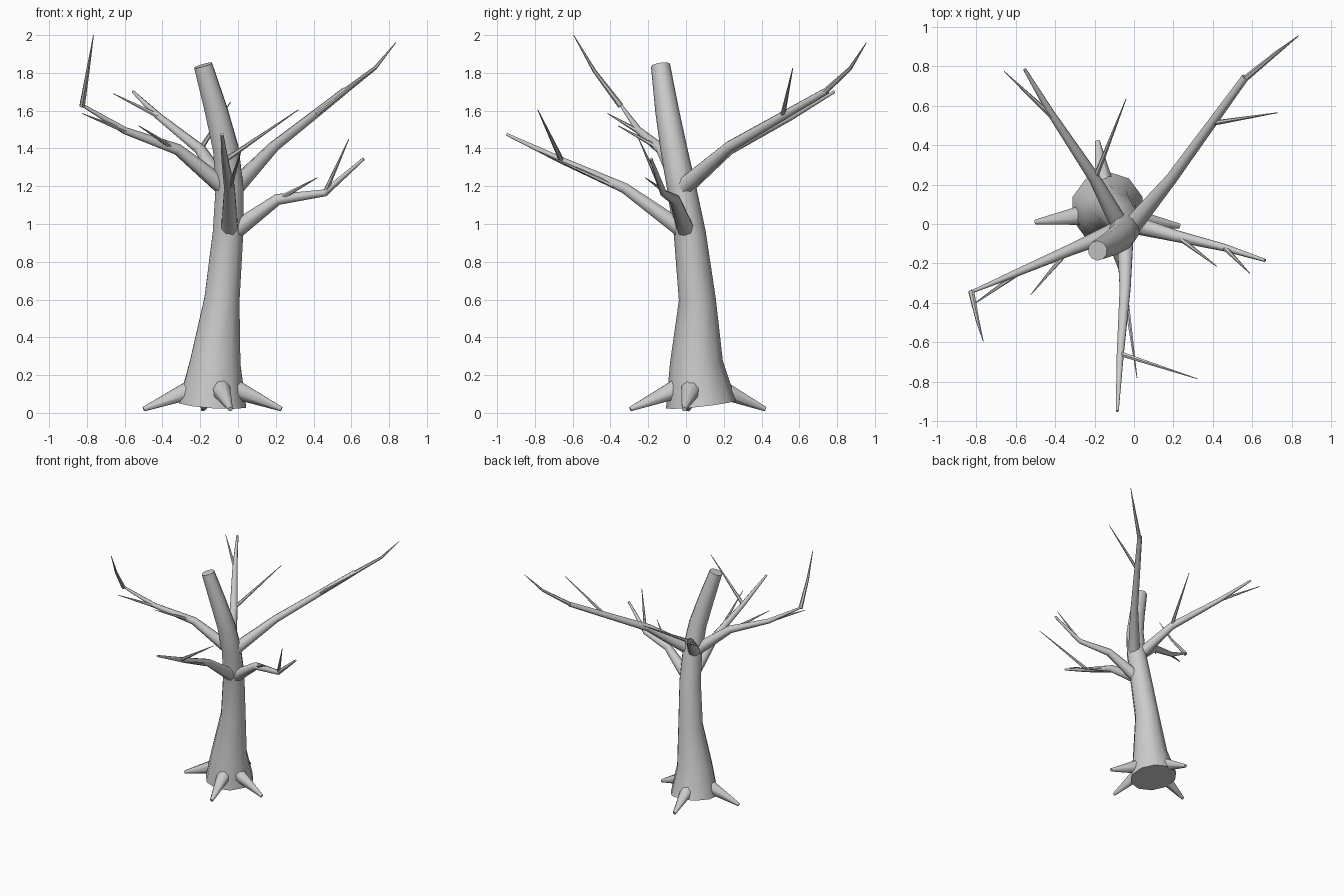
import bpy, bmesh, math
from mathutils import Vector

cube = bpy.data.objects.get("Cube")
if cube:
    bpy.data.objects.remove(cube, do_unlink=True)

bark = bpy.data.materials.new("grey_bark")
bark.use_nodes = True
GREY = (0.6, 0.6, 0.6, 1)
bark.diffuse_color = GREY
bark.node_tree.nodes["Principled BSDF"].inputs["Base Color"].default_value = GREY


def limb(name, points, radii, sides):
    """Sweep a tapering ring along the points and cap both ends."""
    pts = [Vector(p) for p in points]
    bm = bmesh.new()
    rings = []
    side_axis = None
    for i, (p, r) in enumerate(zip(pts, radii)):
        before = (p - pts[i - 1]).normalized() if i else Vector()
        after = (pts[i + 1] - p).normalized() if i < len(pts) - 1 else Vector()
        along = (before + after).normalized()
        if side_axis is None:
            side_axis = Vector((1, 0, 0)) if abs(along.x) < 0.8 else Vector((0, 1, 0))
        side_axis = (side_axis - along * side_axis.dot(along)).normalized()
        other = along.cross(side_axis)
        ring = []
        for k in range(sides):
            a = math.tau * (k + 0.5) / sides
            ring.append(bm.verts.new(p + r * (math.cos(a) * side_axis + math.sin(a) * other)))
        rings.append(ring)
    for low, high in zip(rings, rings[1:]):
        for k in range(sides):
            n = (k + 1) % sides
            bm.faces.new((low[k], low[n], high[n], high[k]))
    bm.faces.new(rings[0][::-1])
    bm.faces.new(rings[-1])
    mesh = bpy.data.meshes.new(name)
    bm.to_mesh(mesh)
    bm.free()
    mesh.materials.append(bark)
    obj = bpy.data.objects.new(name, mesh)
    bpy.context.collection.objects.link(obj)
    bpy.ops.object.select_all(action='DESELECT')
    obj.select_set(True)
    bpy.context.view_layer.objects.active = obj
    bpy.ops.object.shade_smooth_by_angle(angle=math.radians(50))
    return obj


# Trunk: flared foot, bending to a sawn-off top
limb("trunk",
     [(-.135, .08, .045), (-.12, .055, .27), (-.085, .06, .6), (-.053, .02, .95),
      (-.045, -.025, 1.2), (-.065, -.065, 1.4), (-.115, -.1, 1.6), (-.185, -.135, 1.84)],
     [.187, .14, .098, .085, .077, .071, .063, .051], 10)

# Roots
roots = {"left_root": ((-.04, .03, .135), (.23, -.01, .02)),
         "right_root": ((-.22, .05, .135), (-.5, .01, .02)),
         "front_root": ((-.1, -.02, .14), (-.04, -.295, .02)),
         "back_root": ((-.145, .15, .14), (-.185, .42, .02))}
for name, ends in roots.items():
    limb(name, ends, (.06, .013), 8)

# Main branches
branch_radii = (.048, .03, .019, .008)
branches = {
    "left_branch": [(-.01, 0, .97), (.21, -.06, 1.13), (.46, -.12, 1.165), (.665, -.185, 1.345)],
    "front_branch": [(-.045, -.02, .97), (-.045, -.325, 1.19), (-.07, -.665, 1.34), (-.085, -.95, 1.475)],
    "back_right_branch": [(-.07, -.01, 1.19), (-.2, .23, 1.395), (-.42, .56, 1.57), (-.555, .785, 1.7)],
    "front_right_branch": [(-.08, -.03, 1.2), (-.32, -.13, 1.395), (-.6, -.25, 1.495), (-.825, -.345, 1.63)],
    "back_left_branch": [(-.01, -.01, 1.2), (.19, .23, 1.41), (.565, .745, 1.705)],
}
for name, path in branches.items():
    limb(name, path, branch_radii, 8)

# Twigs
twigs = {
    "left_twig_outer": ((.46, -.12, 1.165), (.587, -.25, 1.45)),
    "left_twig_inner": ((.23, -.07, 1.14), (.42, -.215, 1.245)),
    "front_twig_outer": ((-.065, -.66, 1.34), (.32, -.785, 1.605)),
    "front_twig_inner": ((-.04, -.38, 1.2), (.015, -.78, 1.385)),
    "back_right_twig_inner": ((-.19, .25, 1.41), (-.04, .635, 1.645)),
    "back_right_twig_outer": ((-.42, .55, 1.57), (-.66, .775, 1.69)),
    "front_right_twig_tip": ((-.825, -.345, 1.625), (-.795, -.485, 1.81), (-.765, -.595, 2)),
    "front_right_twig_outer": ((-.59, -.25, 1.49), (-.825, -.415, 1.585)),
    "front_right_twig_inner": ((-.34, -.14, 1.4), (-.525, -.36, 1.52)),
    "back_left_twig_tip": ((.555, .73, 1.695), (.725, .87, 1.825), (.835, .955, 1.96)),
    "back_left_twig_side": ((.39, .51, 1.565), (.73, .565, 1.825)),
}
for name, path in twigs.items():
    limb(name, path, (.014, .002) if len(path) == 2 else (.016, .01, .002), 6)
